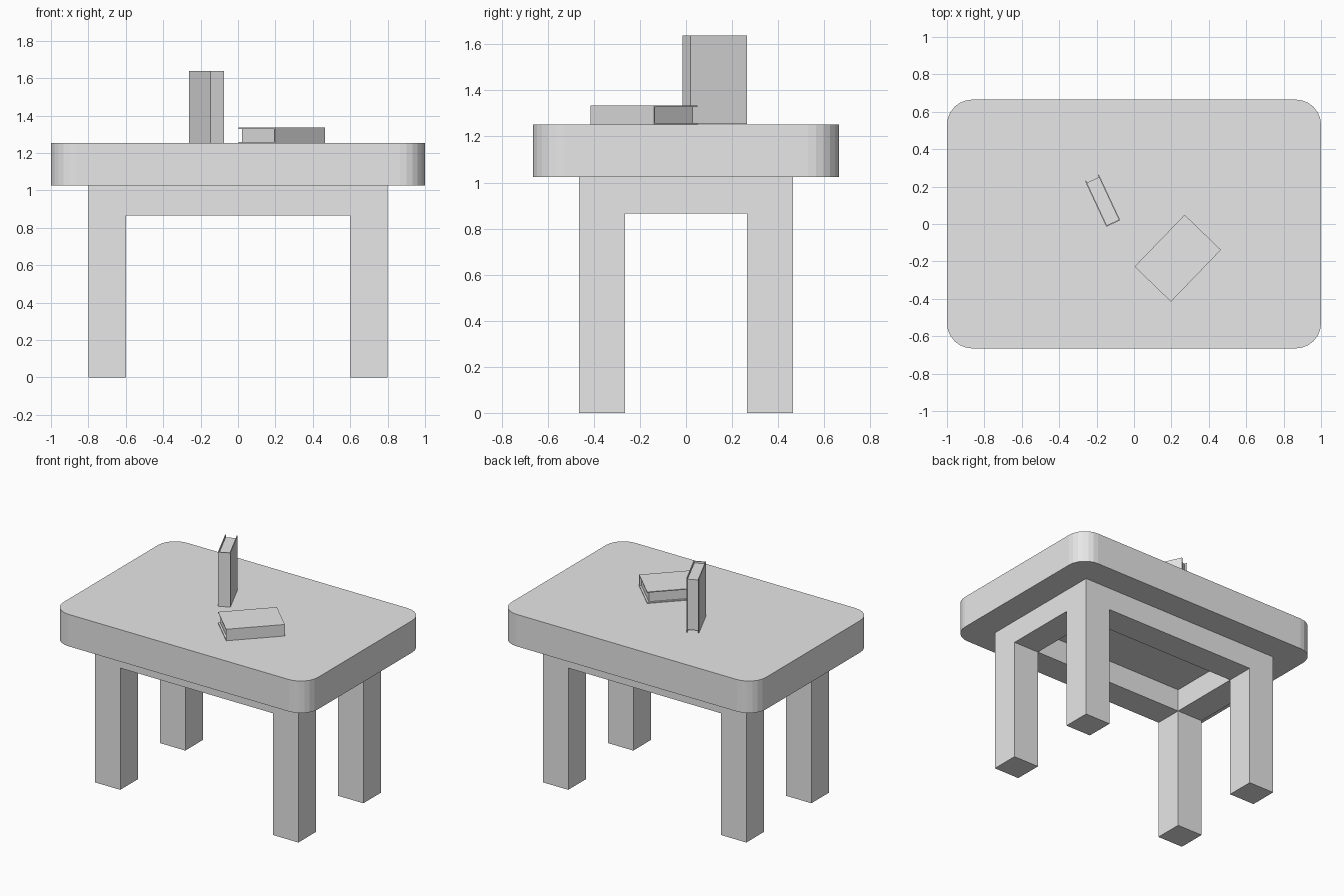
import bpy, bmesh, math
from mathutils import Matrix, Vector

if "Cube" in bpy.data.objects:
    bpy.data.objects.remove(bpy.data.objects["Cube"])

grey = bpy.data.materials.new("plain grey")
grey.diffuse_color = (0.8, 0.8, 0.8, 1)
grey.use_nodes = True
grey.node_tree.nodes["Principled BSDF"].inputs["Base Color"].default_value = grey.diffuse_color


def add_object(name, bm, matrix=Matrix()):
    bmesh.ops.recalc_face_normals(bm, faces=bm.faces)
    mesh = bpy.data.meshes.new(name)
    bm.to_mesh(mesh)
    bm.free()
    mesh.materials.append(grey)
    ob = bpy.data.objects.new(name, mesh)
    bpy.context.collection.objects.link(ob)
    ob.matrix_world = matrix
    return ob


def prism(points, axis_vec):
    """Closed outline of 3D points extruded along a vector."""
    bm = bmesh.new()
    face = bm.faces.new([bm.verts.new(p) for p in points])
    ext = bmesh.ops.extrude_face_region(bm, geom=[face], use_keep_orig=True)
    verts = [g for g in ext["geom"] if isinstance(g, bmesh.types.BMVert)]
    bmesh.ops.translate(bm, verts=verts, vec=Vector(axis_vec))
    return bm


# Table top: thick slab with rounded corners
R, SEG = 0.135, 6
outline = []
for k, (sx, sy) in enumerate([(1, 1), (-1, 1), (-1, -1), (1, -1)]):
    for i in range(SEG + 1):
        a = math.pi / 2 * (k + i / SEG)
        outline.append((sx * (1 - R) + R * math.cos(a),
                        sy * (0.665 - R) + R * math.sin(a), 1.025))
add_object("table_top", prism(outline, (0, 0, 0.227)))

# Legs and apron: one flush frame, built as the skin of a coarse cell grid
xs, ys, zs = [-0.8, -0.6, 0.6, 0.8], [-0.465, -0.265, 0.265, 0.465], [0, 0.865, 1.025]
cells = {(i, j, k) for i in range(3) for j in range(3) for k in range(2)
         if (k == 1 and (i, j) != (1, 1)) or (i != 1 and j != 1)}
bm = bmesh.new()
for cell in cells:
    for ax in range(3):
        for side in (0, 1):
            near = list(cell)
            near[ax] += 2 * side - 1
            if tuple(near) in cells:
                continue
            quad = []
            for u, v in ((0, 0), (1, 0), (1, 1), (0, 1)):
                c = list(cell)
                c[ax] += side
                c[(ax + 1) % 3] += u
                c[(ax + 2) % 3] += v
                quad.append(bm.verts.new((xs[c[0]], ys[c[1]], zs[c[2]])))
            bm.faces.new(quad)
bmesh.ops.remove_doubles(bm, verts=bm.verts, dist=0.001)
bmesh.ops.recalc_face_normals(bm, faces=bm.faces)
bmesh.ops.dissolve_limit(bm, angle_limit=0.02, verts=bm.verts, edges=bm.edges)
add_object("legs_and_apron", bm)


# Books: C-shaped cover with the spine on local -Y, and a recessed page block
def book(name, matrix, length=0.385, depth=0.27, thick=0.082, t=0.006, inset=0.013):
    h, d, z = length / 2, depth / 2, thick / 2
    profile = [(-d, -z), (d, -z), (d, -z + t), (-d + t, -z + t),
               (-d + t, z - t), (d, z - t), (d, z), (-d, z)]
    add_object(name + "_cover",
               prism([(-h, y, w) for y, w in profile], (length, 0, 0)), matrix)
    pages = [(-d + t, -z + t), (d - inset, -z + t), (d - inset, z - t), (-d + t, z - t)]
    add_object(name + "_pages",
               prism([(-h + inset, y, w) for y, w in pages],
                     (length - 2 * inset, 0, 0)), matrix)


book("lying_book", Matrix.Translation((0.234, -0.183, 1.294))
     @ Matrix.Rotation(math.radians(46), 4, 'Z'))
book("standing_book", Matrix.Translation((-0.168, 0.125, 1.446))
     @ Matrix.Rotation(math.radians(25), 4, 'Z')
     @ Matrix.Rotation(math.radians(-90), 4, 'Y'))
